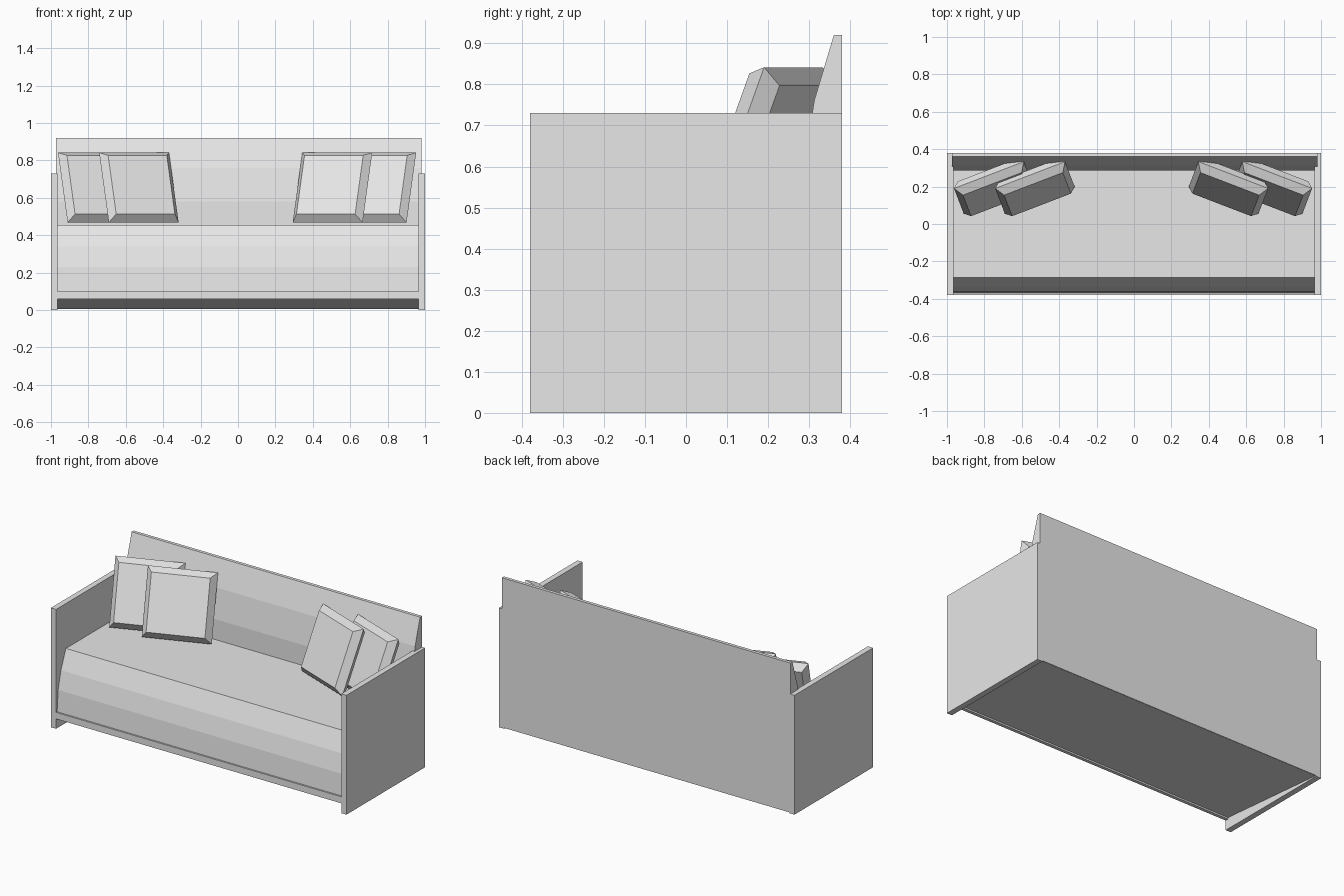
import bpy
import bmesh
from math import radians
from mathutils import Matrix

cube = bpy.data.objects.get("Cube")
if cube:
    bpy.data.objects.remove(cube, do_unlink=True)

# One plain fabric colour
fabric = bpy.data.materials.new("light_grey_fabric")
fabric.use_nodes = True
GREY = (0.8, 0.8, 0.8, 1)
fabric.diffuse_color = GREY
fabric.node_tree.nodes["Principled BSDF"].inputs["Base Color"].default_value = GREY


def finish(name, bm):
    bmesh.ops.recalc_face_normals(bm, faces=bm.faces)
    mesh = bpy.data.meshes.new(name)
    bm.to_mesh(mesh)
    bm.free()
    mesh.materials.append(fabric)
    obj = bpy.data.objects.new(name, mesh)
    bpy.context.scene.collection.objects.link(obj)
    return obj


def extrude_profile(name, profile, x0, x1):
    """Sweep a (y, z) side profile from x0 to x1."""
    bm = bmesh.new()
    face = bm.faces.new([bm.verts.new((x0, y, z)) for y, z in profile])
    swept = bmesh.ops.extrude_face_region(bm, geom=[face])["geom"]
    verts = [v for v in swept if isinstance(v, bmesh.types.BMVert)]
    bmesh.ops.translate(bm, verts=verts, vec=(x1 - x0, 0, 0))
    return finish(name, bm)


def cushion(name, x, turn):
    """Square pillow: wide middle seam, smaller flat faces front and back."""
    bm = bmesh.new()
    half, inner, depth = 0.2, 0.168, 0.042
    rings = []
    for r, y in ((inner, -depth), (half, 0), (inner, depth)):
        rings.append([bm.verts.new((sx * r, y, sz * r))
                      for sx, sz in ((-1, -1), (1, -1), (1, 1), (-1, 1))])
    bm.faces.new(rings[0])
    bm.faces.new(rings[2])
    for a, b in zip(rings, rings[1:]):
        for i in range(4):
            j = (i + 1) % 4
            bm.faces.new((a[i], a[j], b[j], b[i]))
    obj = finish(name, bm)
    obj.matrix_world = (Matrix.Translation((x, 0.195, 0.655))
                        @ Matrix.Rotation(radians(turn), 4, "Z")
                        @ Matrix.Rotation(radians(-21), 4, "X"))


# Side panels
arm = [(-0.38, 0), (0.38, 0), (0.38, 0.73), (-0.38, 0.73)]
extrude_profile("right_arm", arm, -1, -0.965)
extrude_profile("left_arm", arm, 0.965, 1)

# Backrest with a faceted, leaning front
extrude_profile("backrest", [
    (0.38, 0.005), (0.38, 0.92), (0.36, 0.92), (0.312, 0.76),
    (0.285, 0.58), (0.285, 0.4), (0.34, 0.01)], -0.972, 0.98)

# Seat with rounded front edge and sloping underside
extrude_profile("seat", [
    (0.375, 0.005), (0.375, 0.2), (0.3, 0.455), (-0.285, 0.455), (-0.333, 0.34),
    (-0.36, 0.23), (-0.37, 0.1), (-0.365, 0.07)], -0.966, 0.966)

# Front rail under the seat
extrude_profile("front_rail", [
    (-0.38, 0.06), (-0.36, 0.06), (-0.36, 0.1), (-0.38, 0.1)], -0.966, 0.966)

# Throw cushions, two in each corner
for name, x, turn in (("right_outer_cushion", -0.75, 21), ("right_inner_cushion", -0.53, 21),
                      ("left_inner_cushion", 0.505, -21), ("left_outer_cushion", 0.74, -21)):
    cushion(name, x, turn)
